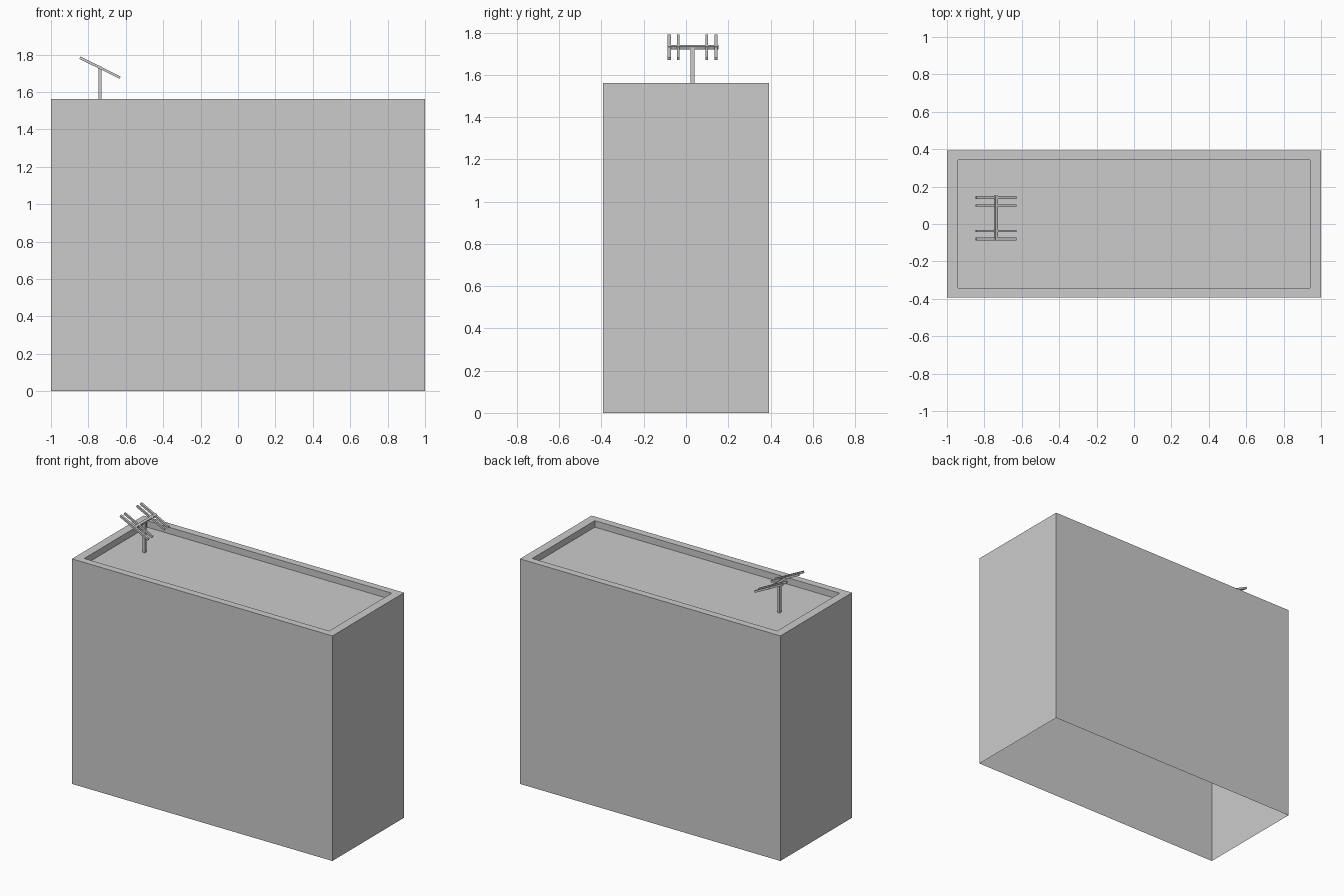
import bpy, bmesh, math

if "Cube" in bpy.data.objects:
    bpy.data.objects.remove(bpy.data.objects["Cube"])

HX, HY, H = 1.0, 0.393, 1.562      # building half sizes and height
IX, IY, DEPTH = 0.94, 0.343, 0.045  # roof recess
AX, AY, AZ = -0.738, 0.031, 1.73    # antenna head centre
TILT = math.radians(26.5)


def box(name, centre, size, tilt=0.0):
    bpy.ops.mesh.primitive_cube_add(size=1, location=centre, rotation=(0, tilt, 0))
    ob = bpy.context.object
    ob.name = name
    ob.scale = size
    return ob


# Building shell: open underneath, walls, parapet rim, recessed roof
bm = bmesh.new()
rings = []
for x, y, z in [(HX, HY, 0), (HX, HY, H), (IX, IY, H), (IX, IY, H - DEPTH)]:
    rings.append([bm.verts.new((sx * x, sy * y, z))
                  for sx, sy in [(-1, -1), (1, -1), (1, 1), (-1, 1)]])
for low, high in zip(rings, rings[1:]):
    for i in range(4):
        j = (i + 1) % 4
        bm.faces.new((low[i], low[j], high[j], high[i]))
bm.faces.new(rings[-1])
mesh = bpy.data.meshes.new("building")
bm.to_mesh(mesh)
bm.free()
bpy.context.collection.objects.link(bpy.data.objects.new("building", mesh))

# Antenna mast and boom
base = H - DEPTH
box("antenna_mast", (AX, AY, (base + AZ) / 2), (0.018, 0.018, AZ - base))
box("antenna_boom", (AX, AY + 0.002, AZ), (0.016, 0.24, 0.016), TILT)

# Tilted antenna rods, a thick outer and a thin inner pair
for label, offset, width in [("outer", 0.111, 0.016), ("inner", 0.068, 0.012)]:
    for side in (-1, 1):
        box(f"antenna_rod_{label}", (AX, AY + side * offset, AZ),
            (0.24, width, 0.014), TILT)
